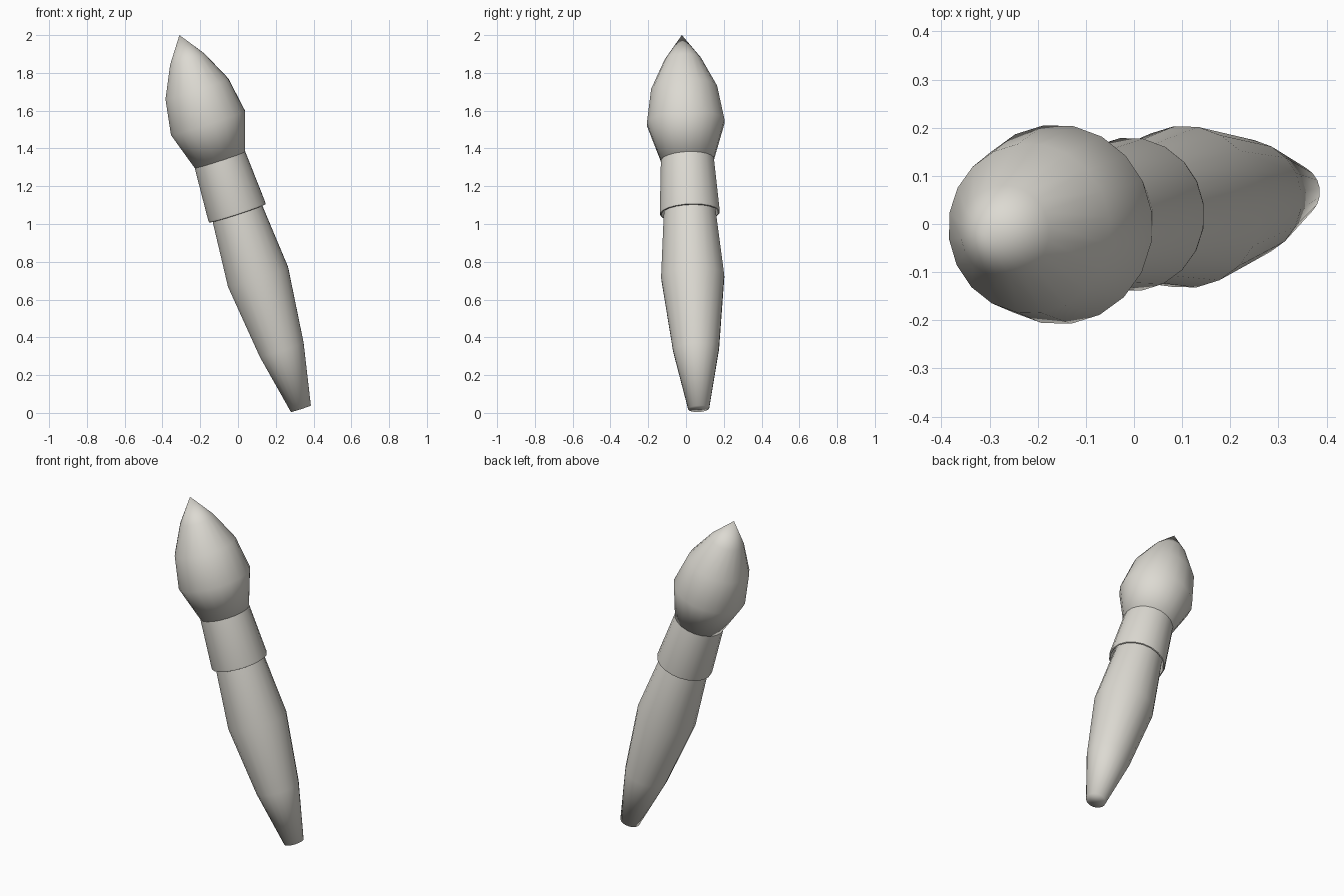
import bpy
import bmesh
import math
from mathutils import Vector

cube = bpy.data.objects.get("Cube")
if cube:
    bpy.data.objects.remove(cube)

SIDES = 20
BASE = Vector((0.333, 0.067, 0.022))
TIP = Vector((-0.31, -0.022, 2.0))
LEAN = (TIP - BASE).to_track_quat('Z', 'Y')

clay = bpy.data.materials.new("warm light grey")
clay.use_nodes = True
colour = (0.72, 0.70, 0.645, 1)
clay.diffuse_color = colour
clay.node_tree.nodes["Principled BSDF"].inputs["Base Color"].default_value = colour


def turned_part(name, profile, sharp_angle, cap_start=False):
    """Turn (radius, distance) points around the leaning brush axis."""
    bm = bmesh.new()
    rings = []
    for radius, dist in profile:
        count = SIDES if radius > 0 else 1
        ring = []
        for i in range(count):
            a = math.tau * i / SIDES
            ring.append(bm.verts.new((radius * math.cos(a), radius * math.sin(a), dist)))
        rings.append(ring)
    for low, high in zip(rings, rings[1:]):
        for i in range(SIDES):
            j = (i + 1) % SIDES
            if len(high) == 1:
                bm.faces.new((low[i], low[j], high[0]))
            else:
                bm.faces.new((low[i], low[j], high[j], high[i]))
    if cap_start:
        bm.faces.new(rings[0][::-1])
    mesh = bpy.data.meshes.new(name)
    bm.to_mesh(mesh)
    bm.free()
    mesh.materials.append(clay)
    obj = bpy.data.objects.new(name, mesh)
    bpy.context.collection.objects.link(obj)
    obj.location = BASE
    obj.rotation_mode = 'QUATERNION'
    obj.rotation_quaternion = LEAN
    bpy.ops.object.select_all(action='DESELECT')
    obj.select_set(True)
    bpy.context.view_layer.objects.active = obj
    bpy.ops.object.shade_smooth_by_angle(angle=math.radians(sharp_angle))
    return obj


# Swelling handle, its top tucked inside the ferrule
turned_part("handle", [(0.056, 0), (0.123, 0.329), (0.169, 0.735),
                       (0.139, 1.093), (0.128, 1.2)], 100, cap_start=True)

# Tapered sleeve with a rounded lip and a hollow lower end
turned_part("ferrule", [(0.128, 1.2), (0.147, 1.1), (0.152, 1.088),
                        (0.158, 1.09), (0.16, 1.1), (0.142, 1.387),
                        (0.12, 1.387)], 60)

# Pointed bristle head
turned_part("bristles", [(0.141, 1.385), (0.208, 1.593), (0.177, 1.782),
                         (0.097, 1.947), (0, 2.082)], 100, cap_start=True)
